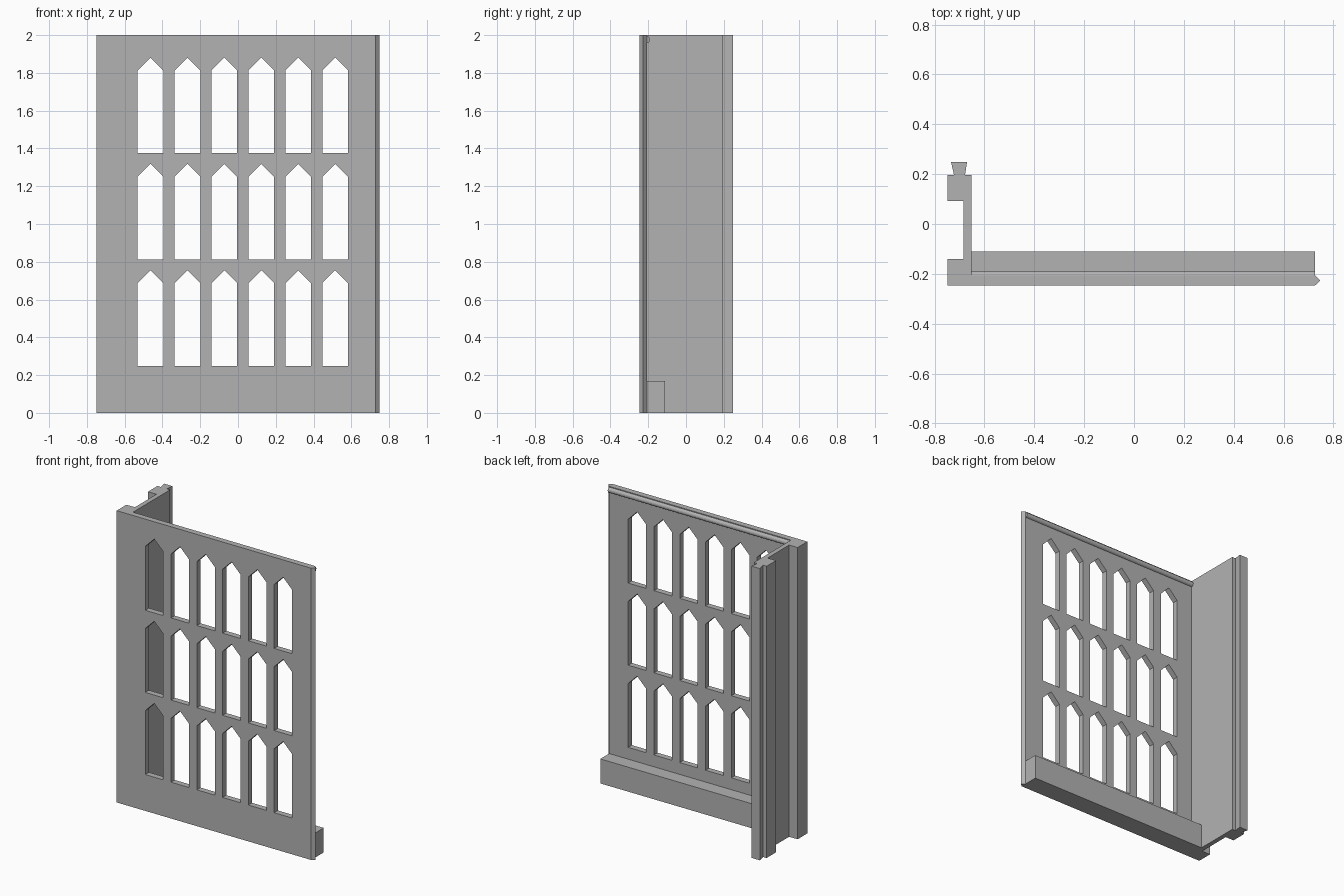
import bpy, bmesh
from mathutils import Vector

if "Cube" in bpy.data.objects:
    bpy.data.objects.remove(bpy.data.objects["Cube"], do_unlink=True)

grey = bpy.data.materials.new("plain_grey")
grey.use_nodes = True
colour = (0.45, 0.45, 0.45, 1)
grey.diffuse_color = colour
grey.node_tree.nodes["Principled BSDF"].inputs["Base Color"].default_value = colour


def add_prism(bm, points, direction):
    """Extrude a closed 3D outline along a direction."""
    face = bm.faces.new([bm.verts.new(p) for p in points])
    result = bmesh.ops.extrude_face_region(bm, geom=[face], use_keep_orig=True)
    verts = [g for g in result["geom"] if isinstance(g, bmesh.types.BMVert)]
    bmesh.ops.translate(bm, verts=verts, vec=Vector(direction))


def finish(bm, name):
    bmesh.ops.recalc_face_normals(bm, faces=bm.faces[:])
    mesh = bpy.data.meshes.new(name)
    bm.to_mesh(mesh)
    bm.free()
    mesh.materials.append(grey)
    obj = bpy.data.objects.new(name, mesh)
    bpy.context.collection.objects.link(obj)
    return obj


HEIGHT = 2.0
BACK = -0.206       # rear face of the front panel
INNER = -0.652      # inner face of the side wall
END = 0.727         # end of the panel before its pointed edge

# Wall plan: front panel, pointed edge, side web, rear post and flared tongue
plan = [(-0.748, -0.246), (END, -0.246), (0.748, -0.227), (END, BACK),
        (INNER, BACK), (INNER, 0.196), (-0.678, 0.196), (-0.67, 0.248),
        (-0.734, 0.248), (-0.722, 0.196), (-0.748, 0.196), (-0.748, 0.093),
        (-0.684, 0.093), (-0.684, -0.14), (-0.748, -0.14)]
bm = bmesh.new()
add_prism(bm, [(x, y, 0) for x, y in plan], (0, 0, HEIGHT))
wall = finish(bm, "wall_panel")

# Pointed window openings: three rows of six
bm = bmesh.new()
half = 0.068
for row in range(3):
    sill = 0.249 + 0.563 * row
    for col in range(6):
        cx = -0.463 + 0.1955 * col
        outline = [(cx - half, sill), (cx + half, sill), (cx + half, sill + 0.438),
                   (cx, sill + 0.506), (cx - half, sill + 0.438)]
        add_prism(bm, [(x, -0.3, z) for x, z in outline], (0, 0.13, 0))
cutter = finish(bm, "window_cutter")
cutter.hide_render = True

cut = wall.modifiers.new("windows", "BOOLEAN")
cut.operation = "DIFFERENCE"
cut.solver = "EXACT"
cut.object = cutter
bpy.context.view_layer.objects.active = wall
wall.select_set(True)
bpy.ops.object.modifier_apply(modifier="windows")
bpy.data.objects.remove(cutter, do_unlink=True)

# Solid ledge along the foot of the rear face
bm = bmesh.new()
ledge = [(BACK, 0), (-0.11, 0), (-0.11, 0.168), (BACK, 0.168)]
add_prism(bm, [(INNER, y, z) for y, z in ledge], (END - INNER, 0, 0))
finish(bm, "foot_ledge")

# Round bead along the top of the rear face
bpy.ops.mesh.primitive_cylinder_add(
    vertices=16, radius=0.019, depth=END - INNER,
    location=((END + INNER) / 2, BACK - 0.003, 1.976), rotation=(0, 1.5708, 0))
bead = bpy.context.object
bead.name = "top_bead"
bead.data.materials.append(grey)
